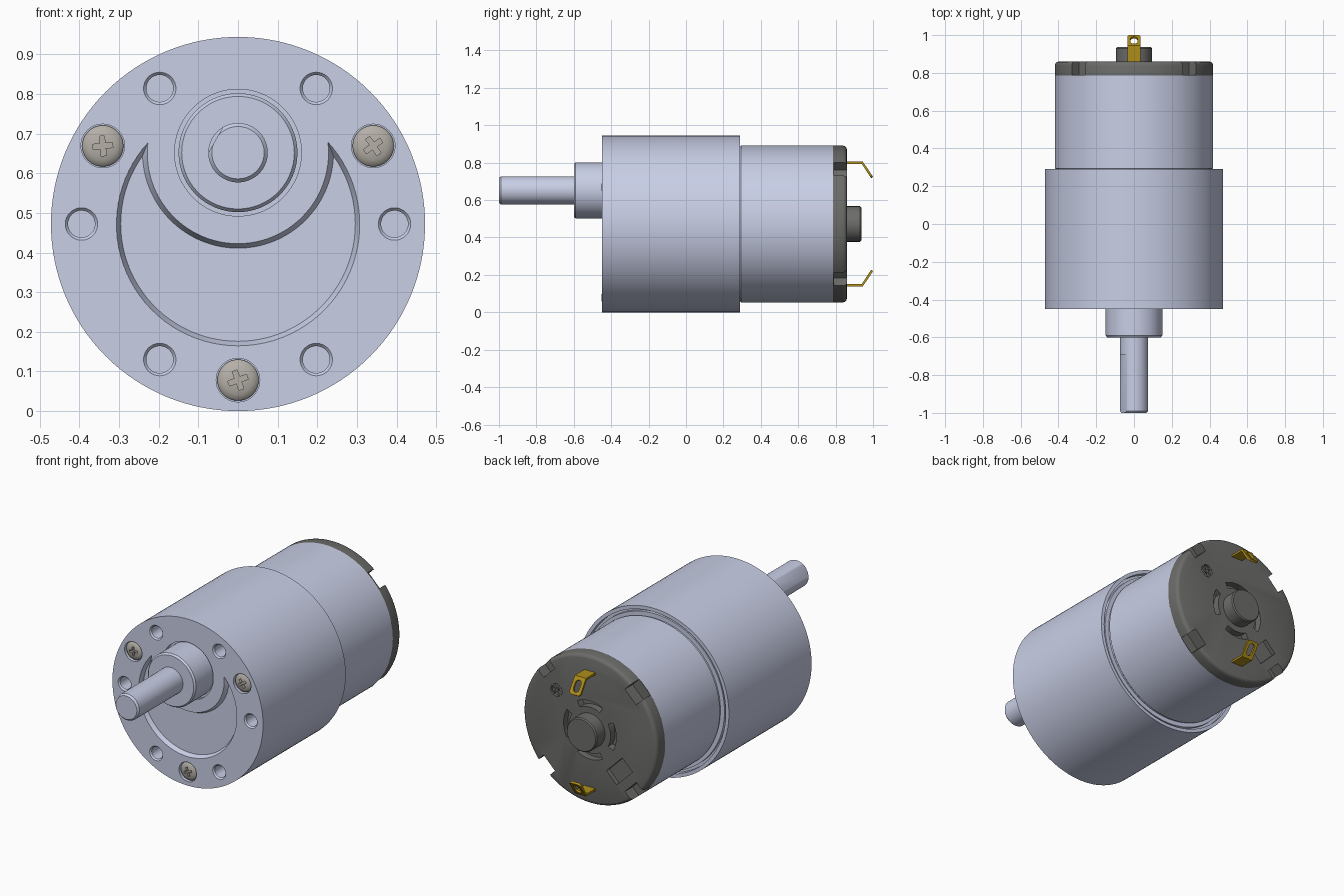
import bpy, bmesh
from math import sin, cos, pi, acos, radians, atan2
from mathutils import Matrix, Vector

if "Cube" in bpy.data.objects:
    bpy.data.objects.remove(bpy.data.objects["Cube"])

C = 0.472          # height of the main axis
SH = 0.652         # height of the offset output shaft


def material(name, rgb):
    m = bpy.data.materials.new(name)
    m.diffuse_color = (*rgb, 1)
    m.use_nodes = True
    m.node_tree.nodes["Principled BSDF"].inputs["Base Color"].default_value = m.diffuse_color
    return m


METAL = material("blue_grey_metal", (0.58, 0.62, 0.79))
PLASTIC = material("dark_plastic", (0.15, 0.15, 0.145))
BRASS = material("brass", (0.42, 0.27, 0.01))
STEEL = material("screw_steel", (0.46, 0.43, 0.39))


def finish(name, bm, mat=None):
    bmesh.ops.recalc_face_normals(bm, faces=bm.faces)
    me = bpy.data.meshes.new(name)
    bm.to_mesh(me)
    bm.free()
    ob = bpy.data.objects.new(name, me)
    bpy.context.collection.objects.link(ob)
    if mat:
        me.materials.append(mat)
    return ob


def loft(name, loops, mat=None):
    """Skin a list of equal-length point loops and cap both ends."""
    bm = bmesh.new()
    rings = [[bm.verts.new(p) for p in loop] for loop in loops]
    for a, b in zip(rings, rings[1:]):
        for i in range(len(a)):
            j = (i + 1) % len(a)
            bm.faces.new((a[i], a[j], b[j], b[i]))
    bm.faces.new(rings[0])
    bm.faces.new(rings[-1])
    return finish(name, bm, mat)


def lathe(name, profile, x=0, z=C, mat=None, n=96):
    """Turned solid along y from (radius, y) pairs."""
    return loft(name, [[(x + r * cos(2 * pi * i / n), y, z + r * sin(2 * pi * i / n))
                        for i in range(n)] for r, y in profile], mat)


def prism(name, pts, y0, y1, pts1=None, mat=None):
    return loft(name, [[(x, y0, z) for x, z in pts], [(x, y1, z) for x, z in pts1 or pts]], mat)


def turned_box(x, z, y0, y1, lx, lz, ang):
    """Box along y whose section is rotated by ang around (x, z)."""
    c, s = cos(ang), sin(ang)
    pts = [(x + u * c - v * s, z + u * s + v * c) for u, v in
           ((-lx / 2, -lz / 2), (lx / 2, -lz / 2), (lx / 2, lz / 2), (-lx / 2, lz / 2))]
    return prism("cutter", pts, y0, y1)


def arc_slot(x, z, r0, r1, ang, half, y0, y1, n=12):
    ts = [ang - half + 2 * half * i / n for i in range(n + 1)]
    pts = [(x + r1 * cos(t), z + r1 * sin(t)) for t in ts]
    pts += [(x + r0 * cos(t), z + r0 * sin(t)) for t in reversed(ts)]
    return prism("cutter", pts, y0, y1)


def activate(ob):
    bpy.ops.object.select_all(action='DESELECT')
    bpy.context.view_layer.objects.active = ob
    ob.select_set(True)


def cut(ob, cutters):
    for c in cutters:
        c.hide_render = True
        m = ob.modifiers.new("cut", 'BOOLEAN')
        m.operation, m.solver, m.object = 'DIFFERENCE', 'EXACT', c
        activate(ob)
        bpy.ops.object.modifier_apply(modifier=m.name)
        bpy.data.objects.remove(c)


def crescent(R, r, n=64):
    """Circle R on the main axis minus circle r on the shaft axis."""
    d = SH - C
    h = (R * R - r * r + d * d) / (2 * d)
    ta, tb = acos(-h / R), acos((d - h) / r)
    pts = [(R * sin(t), C - R * cos(t)) for t in (-ta + 2 * ta * i / n for i in range(n + 1))]
    pts += [(r * sin(t), SH - r * cos(t)) for t in (tb - 2 * tb * i / n for i in range(1, n))]
    return pts


def polar(r, deg):
    return r * cos(radians(deg)), C + r * sin(radians(deg))


# Gearbox with stepped rear rim
gearbox = lathe("gearbox", [(0.472, -0.45), (0.472, 0.29), (0.452, 0.29), (0.452, 0.262),
                            (0.437, 0.262), (0.437, 0.28)], mat=METAL, n=128)
cutters = [prism("cutter", crescent(0.312, 0.225), -0.46, -0.425, crescent(0.296, 0.241)),
           lathe("cutter", [(0.16, -0.5), (0.16, -0.43)], 0, SH)]
for k in range(6):
    x, z = polar(0.395, 60 * k)
    cutters.append(lathe("cutter", [(0.041, -0.5), (0.041, -0.45), (0.034, -0.442), (0.034, -0.36)],
                         x, z, n=32))
SCREWS = [polar(0.394, a) for a in (30, 150, 270)]
cutters += [lathe("cutter", [(0.055, -0.5), (0.055, -0.425)], x, z, n=40) for x, z in SCREWS]
cut(gearbox, cutters)

# Cross-head screws
for i, ((x, z), a) in enumerate(zip(SCREWS, (0.6, 0.1, 0.35))):
    screw = lathe(f"screw_{i + 1}", [(0.052, -0.42), (0.052, -0.436), (0.047, -0.442), (0.036, -0.447),
                                     (0.02, -0.4505), (0.006, -0.4515)], x, z, STEEL, 40)
    cut(screw, [turned_box(x, z, -0.5, -0.432, 0.05, 0.013, a + k * pi / 2) for k in (0, 1)])

# Output boss and D-cut shaft
lathe("shaft_boss", [(0.142, -0.6), (0.15, -0.59), (0.15, -0.41)], 0, SH, METAL)
shaft = lathe("output_shaft", [(0.066, -1.0), (0.075, -0.99), (0.075, -0.58)], 0, SH, METAL, 64)
a = radians(150)
cut(shaft, [turned_box(0.115 * cos(a), SH + 0.115 * sin(a), -1.1, -0.69, 0.1, 0.3, a)])

# Motor can
lathe("motor_can", [(0.412, 0.25), (0.412, 0.288), (0.419, 0.295), (0.419, 0.787)], mat=METAL, n=128)

# End cap with rim notches, vents, window and cross-slot mark
cap = lathe("end_cap", [(0.419, 0.785), (0.419, 0.84), (0.416, 0.85), (0.409, 0.857), (0.4, 0.86)],
            mat=PLASTIC, n=128)
cutters = []
for k in range(4):
    nx, nz = polar(0.46, 45 + 90 * k)
    cutters.append(turned_box(nx, nz, 0.79, 0.95, 0.2, 0.1, radians(45 + 90 * k)))
    cutters.append(arc_slot(0, C, 0.13, 0.165, k * pi / 2, 0.5, 0.82, 0.95))
    cutters.append(arc_slot(0.21, C + 0.17, 0.01, 0.036, k * pi / 2, 0.6, 0.845, 0.95, 6))
wx, wz = polar(0.262, 225)
cutters.append(turned_box(wx, wz, 0.835, 0.95, 0.09, 0.14, radians(225)))
cut(cap, cutters)
lathe("rear_bearing", [(0.095, 0.84), (0.095, 0.93), (0.089, 0.937)], mat=PLASTIC, n=64)

# Bent solder terminals, mirrored top and bottom
for s, label in ((1, "top"), (-1, "bottom")):
    side = [(0.84, 0.334), (0.945, 0.334), (1.0, 0.252), (0.99, 0.245), (0.939, 0.322), (0.84, 0.322)]
    term = loft("terminal_" + label, [[(x, y, C + s * z) for y, z in side] for x in (-0.035, 0.035)], BRASS)
    bm = bmesh.new()
    bm.from_mesh(term.data)
    tips = [e for e in bm.edges if all(v.co.y > 0.98 for v in e.verts)
            and abs(e.verts[0].co.x - e.verts[1].co.x) < 0.001]
    bmesh.ops.bevel(bm, geom=tips, offset=0.016, segments=4, affect='EDGES', profile=0.5)
    bm.to_mesh(term.data)
    bm.free()
    stadium = [(0.018 * cos(t), 0.018 * sin(t) + (0.015 if k < 12 else -0.015))
               for k, t in ((k, pi * (k if k < 12 else k - 1) / 11) for k in range(24))]
    slot = prism("cutter", stadium, -0.04, 0.04)
    slot.data.transform(Matrix.Translation((0, 0.968, C + s * 0.288))
                        @ Matrix.Rotation(s * atan2(0.055, 0.082), 4, 'X'))
    cut(term, [slot])

# Smooth shading with crisp edges
for ob in list(bpy.context.scene.objects):
    activate(ob)
    bpy.ops.object.shade_smooth_by_angle(angle=radians(30))
